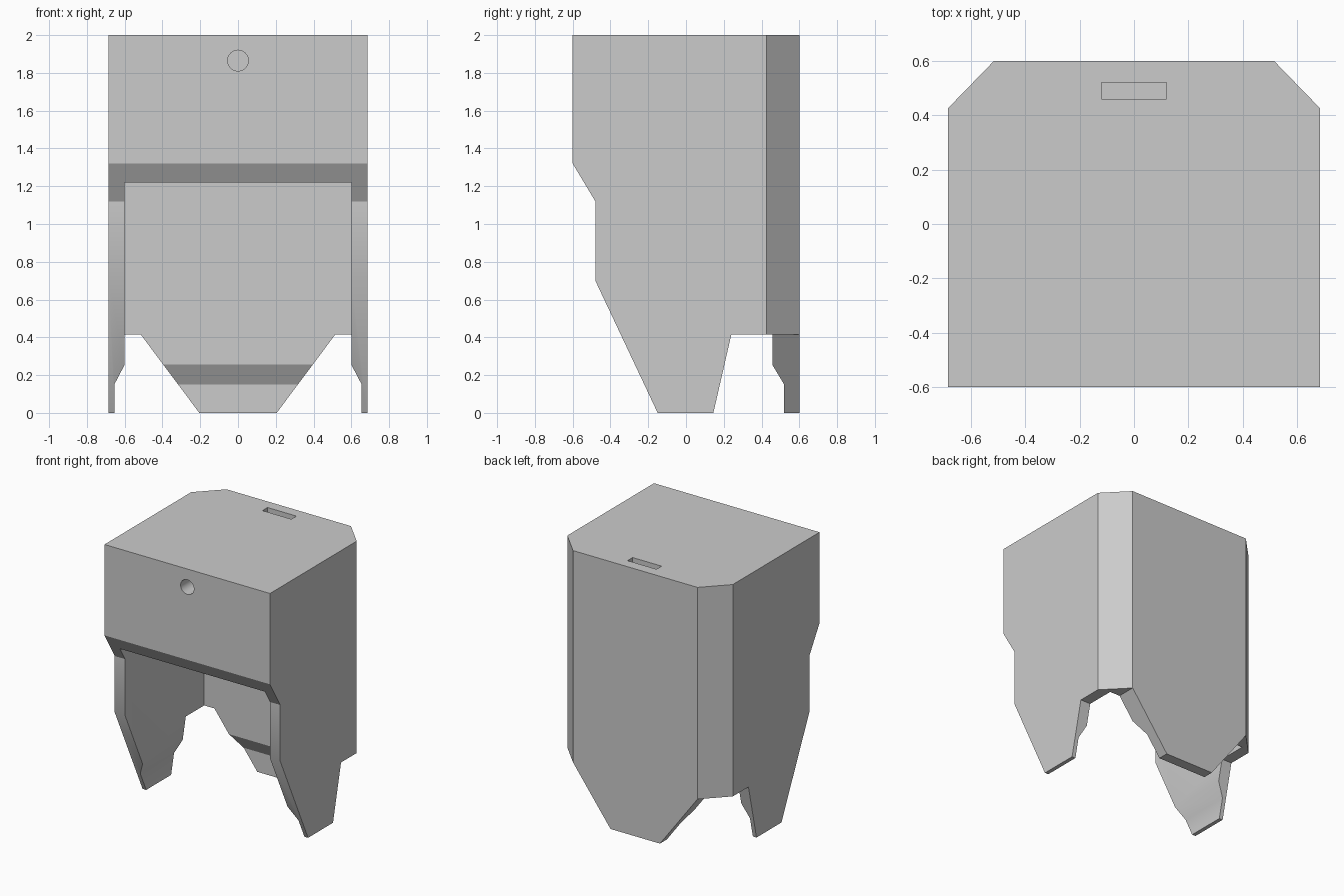
import bpy
import bmesh
import math
from mathutils import Vector

cube = bpy.data.objects.get("Cube")
if cube:
    bpy.data.objects.remove(cube, do_unlink=True)

grey = bpy.data.materials.new("light grey")
grey.use_nodes = True
colour = (0.6, 0.6, 0.6, 1)
grey.diffuse_color = colour
grey.node_tree.nodes["Principled BSDF"].inputs["Base Color"].default_value = colour


def loft(name, rings):
    """Closed solid through a list of equal-length point rings."""
    bm = bmesh.new()
    rows = [[bm.verts.new(p) for p in ring] for ring in rings]
    n = len(rows[0])
    for a, b in zip(rows, rows[1:]):
        for i in range(n):
            j = (i + 1) % n
            bm.faces.new((a[i], a[j], b[j], b[i]))
    bm.faces.new(rows[0])
    bm.faces.new(rows[-1])
    bmesh.ops.recalc_face_normals(bm, faces=bm.faces)
    mesh = bpy.data.meshes.new(name)
    bm.to_mesh(mesh)
    bm.free()
    mesh.materials.append(grey)
    obj = bpy.data.objects.new(name, mesh)
    bpy.context.collection.objects.link(obj)
    return obj


def prism(name, axis, profile, lo, hi):
    """Extrude a 2D profile along one axis, other two axes in order."""
    def place(p, d):
        v = list(p)
        v.insert(axis, d)
        return Vector(v)
    return loft(name, [[place(p, d) for p in profile] for d in (lo, hi)])


def rect(x, y0, y1):
    return [(-x, y0), (x, y0), (x, y1), (-x, y1)]


# Outer block with chamfered back corners
body = prism("shell_body", 2, [(-.685, -.6), (.685, -.6), (.685, .425), (.515, .6),
                               (-.515, .6), (-.685, .425)], 0, 2)

# Cavity open to the front, widening at the thin leg tips
levels = [(-.1, .655, .52), (.15, .655, .52), (.255, .6, .457), (1.22, .6, .457)]
cutters = [loft("cavity_cutter", [[(x, y, z) for x, y in rect(w, -1, back)]
                                  for z, w, back in levels])]

# Stepped front outline and sloped leg fronts
cutters.append(prism("front_cutter", 0, [(-.72, 1.52), (-.48, 1.12), (-.48, .7), (-.15, 0),
                                         (-.103, -.1), (-.72, -.1)], -1, 1))

# Gaps between the side legs and the back leg
cutters.append(prism("side_gap_cutter", 0, [(.122, -.1), (.24, .415), (.452, .415),
                                            (.452, -.1)], -1, 1))
for s in (-1, 1):
    cutters.append(prism("back_gap_cutter", 1, [(s * .515, .415), (s * .13, -.1),
                                                (s * .8, -.1), (s * .8, .415)], .44, .8))

# Round hole in the front and slot in the top
circle = [(.055 * math.cos(math.tau * i / 32), 1.865 + .055 * math.sin(math.tau * i / 32))
          for i in range(32)]
cutters.append(prism("hole_cutter", 1, circle, -.7, -.45))
cutters.append(prism("slot_cutter", 2, rect(.12, .46, .52), 1.85, 2.1))

# Cut everything, then keep only the finished shell
for cutter in cutters:
    cutter.hide_render = True
    mod = body.modifiers.new(cutter.name, "BOOLEAN")
    mod.operation = "DIFFERENCE"
    mod.solver = "EXACT"
    mod.object = cutter
deps = bpy.context.evaluated_depsgraph_get()
mesh = bpy.data.meshes.new_from_object(body.evaluated_get(deps))
body.modifiers.clear()
body.data = mesh
for cutter in cutters:
    bpy.data.objects.remove(cutter, do_unlink=True)

bpy.ops.object.select_all(action="DESELECT")
body.select_set(True)
bpy.context.view_layer.objects.active = body
bpy.ops.object.shade_smooth_by_angle(angle=math.radians(30))
